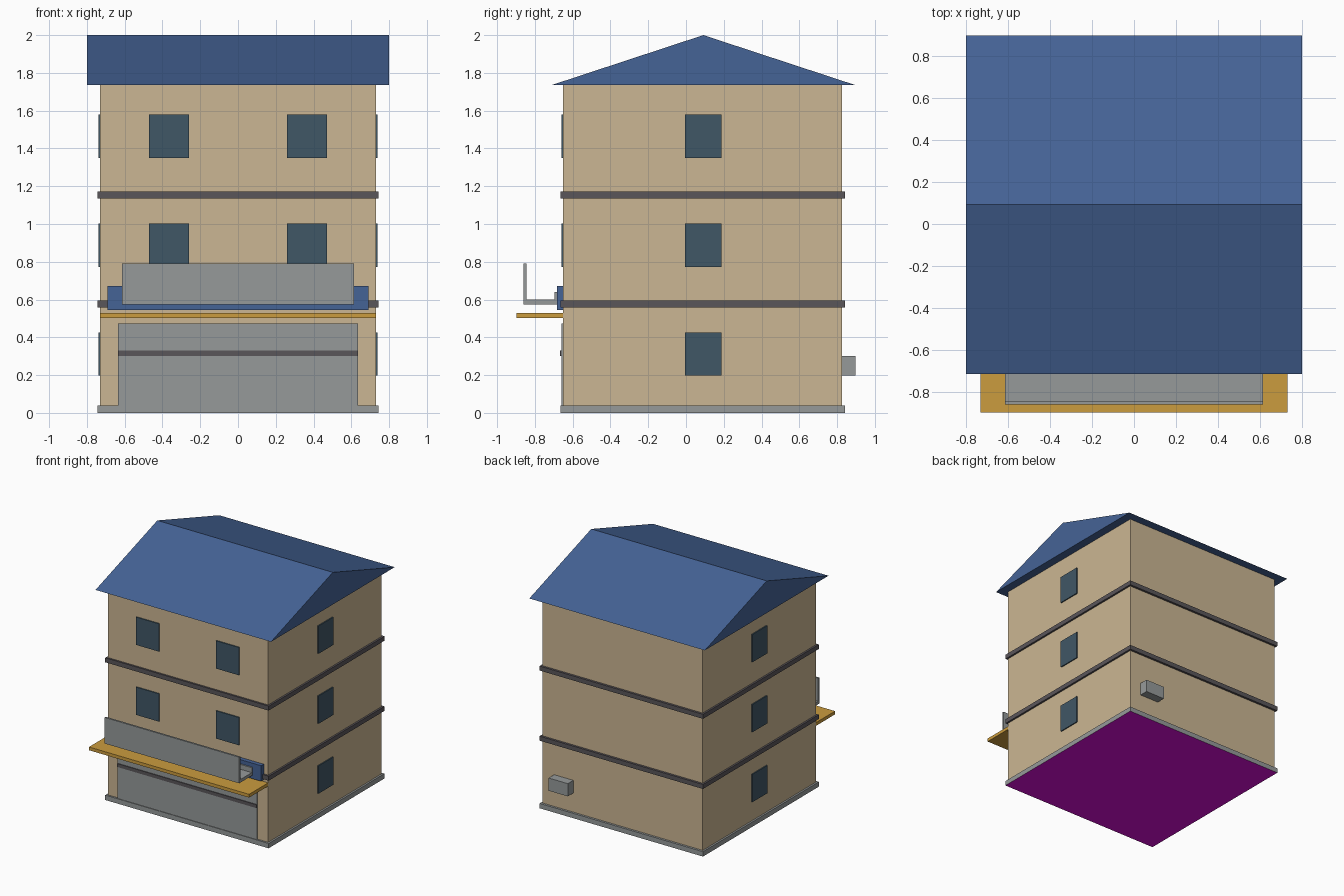
import bpy
import bmesh

default = bpy.data.objects.get("Cube")
if default:
    bpy.data.objects.remove(default, do_unlink=True)


def material(name, *rgb):
    """Flat material from 0-255 display values, converted to linear."""
    lin = [((c / 255 + 0.055) / 1.055) ** 2.4 for c in rgb]
    mat = bpy.data.materials.new(name)
    mat.use_nodes = True
    mat.diffuse_color = (*lin, 1)
    mat.node_tree.nodes["Principled BSDF"].inputs["Base Color"].default_value = (*lin, 1)
    return mat


TAN = material("tan_wall", 203, 182, 147)
BLUE = material("blue", 69, 99, 150)
GREY = material("light_grey", 150, 154, 154)
BAND = material("dark_grey", 90, 86, 90)
GLASS = material("window_glass", 64, 87, 102)
GOLD = material("gold", 203, 156, 62)
MAGENTA = material("magenta", 220, 12, 220)


def finish(name, bm, *mats):
    bmesh.ops.recalc_face_normals(bm, faces=bm.faces)
    mesh = bpy.data.meshes.new(name)
    bm.to_mesh(mesh)
    bm.free()
    for mat in mats:
        mesh.materials.append(mat)
    obj = bpy.data.objects.new(name, mesh)
    bpy.context.collection.objects.link(obj)
    return obj


def box(name, x, y, z, *mats):
    """Box between (low, high) limits on each axis."""
    bm = bmesh.new()
    bmesh.ops.create_cube(bm, size=1)
    for v in bm.verts:
        v.co = [lim[0] if c < 0 else lim[1] for c, lim in zip(v.co, (x, y, z))]
    return finish(name, bm, *mats)


def extrude_x(name, half, profile, *mats):
    """Prism from a (y, z) profile, centred on x = 0."""
    bm = bmesh.new()
    face = bm.faces.new([bm.verts.new((-half, y, z)) for y, z in profile])
    side = bmesh.ops.extrude_face_region(bm, geom=[face])["geom"]
    moved = [g for g in side if isinstance(g, bmesh.types.BMVert)]
    bmesh.ops.translate(bm, verts=moved, vec=(2 * half, 0, 0))
    return finish(name, bm, *mats)


FRONT, BACK, SIDE, EAVE = -0.65, 0.825, 0.73, 1.735
RIM_X, RIM_Y = (-0.745, 0.745), (-0.665, 0.843)

# Main body and plinth with coloured underside
box("walls", (-SIDE, SIDE), (FRONT, BACK), (0.04, EAVE), TAN)
plinth = box("plinth", RIM_X, RIM_Y, (0, 0.04), GREY, MAGENTA)
for poly in plinth.data.polygons:
    poly.material_index = 1 if poly.normal.z < -0.5 else 0

# Bands between floors
for i, z in enumerate((0.557, 1.135)):
    box(f"floor_band_{i + 1}", RIM_X, RIM_Y, (z, z + 0.037), BAND)

# Gable roof
extrude_x("roof", 0.8, [(-0.713, EAVE), (0.898, EAVE), (0.092, 2.0)], BLUE)

# Windows: one per floor on each side, two on each upper floor in front
for floor, z in enumerate((0.197, 0.773, 1.35), 1):
    height = (z, z + 0.229)
    for side, s in (("left", 1), ("right", -1)):
        xs = sorted((s * SIDE, s * (SIDE + 0.009)))
        box(f"{side}_window_{floor}", xs, (-0.005, 0.188), height, GLASS)
        if floor > 1:
            xs = sorted((s * 0.26, s * 0.47))
            box(f"front_{side}_window_{floor}", xs, (FRONT - 0.009, FRONT), height, GLASS)

# Shop front shutter with rail
box("shutter", (-0.635, 0.635), (FRONT - 0.01, FRONT), (0.04, 0.473), GREY)
box("shutter_rail", (-0.635, 0.635), (FRONT - 0.016, FRONT), (0.302, 0.33), BAND)

# Canopy and sign board over the shop
box("canopy", (-SIDE, SIDE), (-0.898, FRONT), (0.503, 0.53), GOLD)
box("sign_board", (-0.69, 0.69), (-0.684, FRONT), (0.545, 0.673), BLUE)

# Balcony: floor, tall front parapet and low back lip in one profile
extrude_x("balcony", 0.613, [
    (-0.86, 0.575), (-0.684, 0.575), (-0.684, 0.64), (-0.695, 0.64),
    (-0.695, 0.6), (-0.845, 0.6), (-0.845, 0.79), (-0.86, 0.79)], GREY)

# Outdoor unit on the back wall
box("back_unit", (0.45, 0.625), (BACK, 0.897), (0.197, 0.302), GREY)
